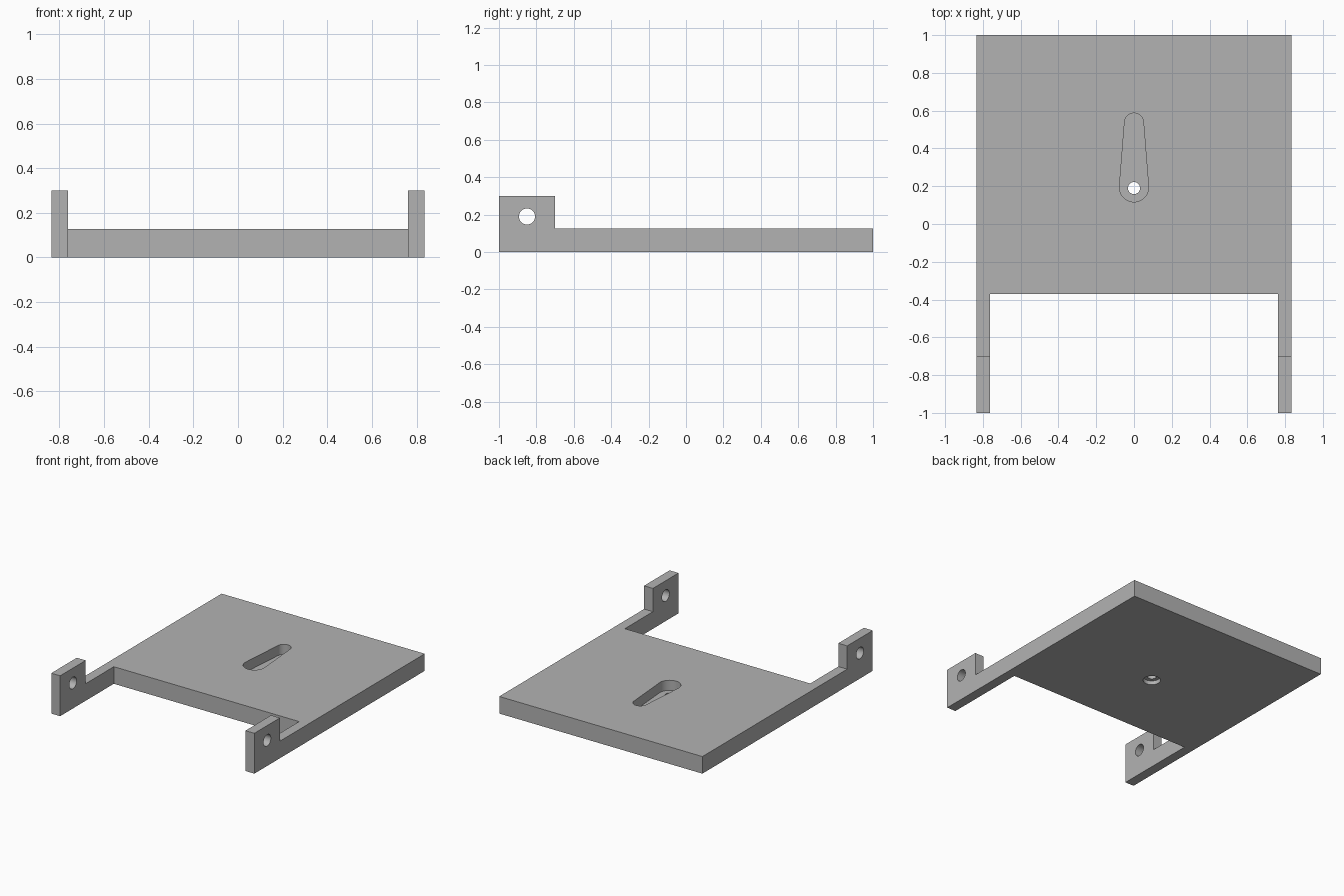
import bpy, bmesh, math
from mathutils import Matrix, Vector

cube = bpy.data.objects.get("Cube")
if cube:
    bpy.data.objects.remove(cube, do_unlink=True)

GREY = (0.45, 0.45, 0.45, 1.0)
mat = bpy.data.materials.new("plain_grey")
mat.use_nodes = True
mat.diffuse_color = GREY
mat.node_tree.nodes["Principled BSDF"].inputs["Base Color"].default_value = GREY


def add_object(name, bm):
    bmesh.ops.recalc_face_normals(bm, faces=bm.faces[:])
    mesh = bpy.data.meshes.new(name)
    bm.to_mesh(mesh)
    bm.free()
    mesh.materials.append(mat)
    obj = bpy.data.objects.new(name, mesh)
    bpy.context.scene.collection.objects.link(obj)
    return obj


def box(name, low, high):
    low, high = Vector(low), Vector(high)
    bm = bmesh.new()
    bmesh.ops.create_cube(bm, size=1, matrix=Matrix.Translation((low + high) / 2)
                          @ Matrix.Diagonal((*(high - low), 1)))
    return add_object(name, bm)


def cylinder(name, center, radius, length, axis="Z"):
    turn = Matrix.Rotation(math.pi / 2, 4, "Y") if axis == "X" else Matrix()
    bm = bmesh.new()
    bmesh.ops.create_cone(bm, cap_ends=True, segments=48, radius1=radius, radius2=radius,
                          depth=length, matrix=Matrix.Translation(center) @ turn)
    return add_object(name, bm)


def tapered_slot(name, y1, r1, y2, r2, bottom, top):
    # Two arcs joined by their common tangent lines
    lean = math.asin((r1 - r2) / (y2 - y1))
    steps = 20
    points = []
    for y, r, start, sweep in ((y2, r2, lean, math.pi - 2 * lean),
                               (y1, r1, math.pi - lean, math.pi + 2 * lean)):
        for i in range(steps + 1):
            a = start + sweep * i / steps
            points.append((r * math.cos(a), y + r * math.sin(a), bottom))
    bm = bmesh.new()
    face = bm.faces.new([bm.verts.new(p) for p in points])
    grown = bmesh.ops.extrude_face_region(bm, geom=[face])["geom"]
    bmesh.ops.translate(bm, vec=(0, 0, top - bottom),
                        verts=[v for v in grown if isinstance(v, bmesh.types.BMVert)])
    return add_object(name, bm)


def cut(target, cutter):
    cutter.hide_render = True
    mod = target.modifiers.new("cut", "BOOLEAN")
    mod.operation = "DIFFERENCE"
    mod.solver = "EXACT"
    mod.object = cutter
    bpy.ops.object.modifier_apply(modifier=mod.name)
    bpy.data.objects.remove(cutter, do_unlink=True)


HALF_WIDTH, INNER, THICK, TALL = 0.835, 0.762, 0.127, 0.3

# Solid block that becomes the plate with two arms and end tabs
frame = box("base_plate_with_arms", (-HALF_WIDTH, -1, 0), (HALF_WIDTH, 1, TALL))
bpy.ops.object.select_all(action="DESELECT")
frame.select_set(True)
bpy.context.view_layer.objects.active = frame

# Gap between the arms, and the step down behind the tabs
cut(frame, box("arm_gap", (-INNER, -2, -1), (INNER, -0.37, 1)))
cut(frame, box("step", (-2, -0.7, THICK), (2, 2, 1)))

# Pivot holes across both tabs
cut(frame, cylinder("pivot_hole", (0, -0.85, 0.19), 0.043, 3, "X"))

# Tapered pocket in the top, small through hole, shallow recess underneath
cut(frame, tapered_slot("pocket", 0.194, 0.077, 0.537, 0.05, 0.052, 0.5))
cut(frame, cylinder("through_hole", (0, 0.19, 0), 0.032, 0.4))
cut(frame, cylinder("bottom_recess", (0, 0.19, 0), 0.06, 0.06))

bpy.ops.object.shade_smooth_by_angle(angle=math.radians(30))
